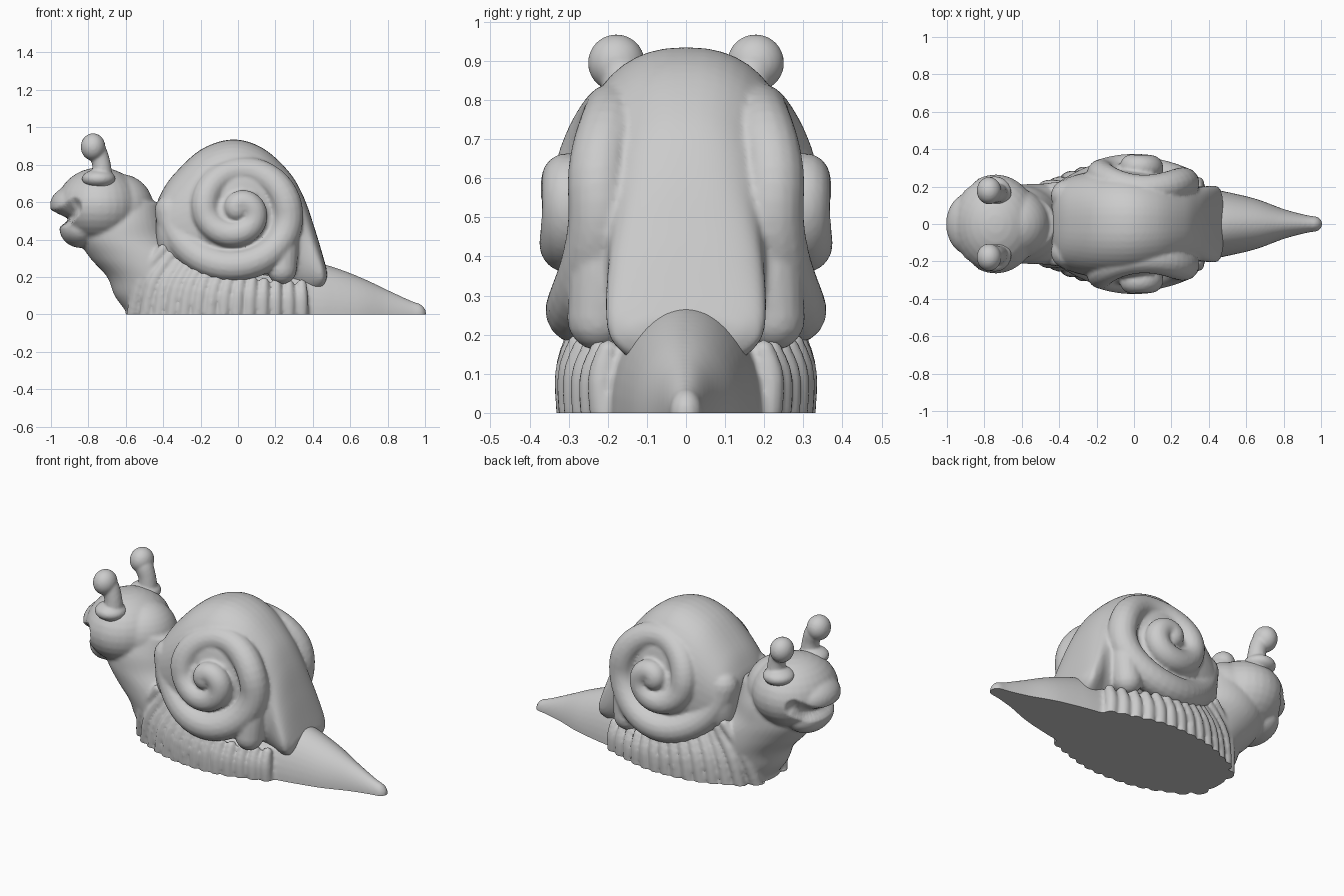
import bpy, bmesh
from math import sin, cos, pi, radians
from mathutils import Vector, Matrix

cube = bpy.data.objects.get("Cube")
if cube:
    bpy.data.objects.remove(cube)

clay = bpy.data.materials.new("clay_grey")
clay.use_nodes = True
GREY = (0.6, 0.6, 0.6, 1)
clay.diffuse_color = GREY
clay.node_tree.nodes["Principled BSDF"].inputs["Base Color"].default_value = GREY


def spline(rows, steps=6):
    """Smooth in-between rows through a list of tuples."""
    out = []
    for i in range(len(rows) - 1):
        a, b, c, d = (Vector(rows[min(max(i + k, 0), len(rows) - 1)]) for k in (-1, 0, 1, 2))
        for s in range(steps):
            t = s / steps
            out.append(b + (c - a) * t / 2 + (a * 2 - b * 5 + c * 4 - d) * t * t / 2
                       + (b * 3 - a - c * 3 + d) * t ** 3 / 2)
    return out + [Vector(rows[-1])]


def skin(bm, rings):
    loops = [[bm.verts.new(p) for p in ring] for ring in rings]
    n = len(loops[0])
    for a, b in zip(loops, loops[1:]):
        for i in range(n):
            j = (i + 1) % n
            bm.faces.new((a[i], a[j], b[j], b[i]))
    bm.faces.new(loops[0][::-1])
    bm.faces.new(loops[-1])


def oval(n=40, power=2.0):
    """Unit superellipse points."""
    for i in range(n):
        c, s = cos(2 * pi * i / n), sin(2 * pi * i / n)
        yield (abs(c) ** (2 / power) * (1 if c > 0 else -1),
               abs(s) ** (2 / power) * (1 if s > 0 else -1))


def ball(bm, centre, radii, detail=32):
    m = Matrix.Translation(centre) @ Matrix.Diagonal((*radii, 1))
    bmesh.ops.create_uvsphere(bm, u_segments=detail, v_segments=detail // 2, radius=1, matrix=m)


def tube(bm, path):
    """Sweep a circle without twist along rows of x, y, z, radius, with round ends."""
    pts = [Vector(p[:3]) for p in path]
    rings, q, last = [], None, None
    for i, p in enumerate(pts):
        d = (pts[min(i + 1, len(pts) - 1)] - pts[max(i - 1, 0)]).normalized()
        q = last.rotation_difference(d) @ q if last else d.to_track_quat('Z', 'Y')
        last = d
        rings.append([p + q @ Vector((u, v, 0)) * path[i][3] for u, v in oval(16)])
    skin(bm, rings)
    for row in (path[0], path[-1]):
        ball(bm, row[:3], [row[3]] * 3, 16)


def finish(bm, name, voxel, smooth, carve=None):
    """Fuse the parts into one sculpted skin and press it flat on the floor."""
    bmesh.ops.recalc_face_normals(bm, faces=bm.faces)
    mesh = bpy.data.meshes.new(name)
    bm.to_mesh(mesh)
    bm.free()
    obj = bpy.data.objects.new(name, mesh)
    bpy.context.collection.objects.link(obj)
    fuse = obj.modifiers.new("Fuse", 'REMESH')
    fuse.mode, fuse.voxel_size = 'VOXEL', voxel
    soft = obj.modifiers.new("Soften", 'SMOOTH')
    soft.factor, soft.iterations = 0.5, smooth
    dg = bpy.context.evaluated_depsgraph_get()
    result = bpy.data.meshes.new_from_object(obj.evaluated_get(dg))
    obj.modifiers.clear()
    bm = bmesh.new()
    bm.from_mesh(result)
    if carve:
        carve(bm)
    for v in bm.verts:
        v.co.z = max(v.co.z, 0)
    sole = {f for f in bm.faces if all(v.co.z == 0 for v in f.verts)}
    for f in bm.faces:
        f.smooth = f not in sole
    for e in bm.edges:
        e.smooth = len({f in sole for f in e.link_faces}) == 1
    bm.to_mesh(result)
    bm.free()
    obj.data = result
    result.materials.clear()
    result.materials.append(clay)


# Foot and tail: x, height, half width
body = bmesh.new()
foot = [(-.6, .03, .04), (-.56, .14, .12), (-.45, .28, .20), (-.25, .30, .27), (0, .28, .29),
        (.2, .27, .25), (.35, .28, .20), (.48, .262, .175), (.65, .2, .135), (.8, .13, .08),
        (.92, .075, .048), (.98, .052, .038), (1.005, .02, .015)]
skin(body, [[(x, u * w, v * h) for u, v in oval()] for x, h, w in spline(foot)])

# Neck: z, front x, back x, half width
neck = [(-.1, -.55, -.2, .18), (0, -.59, -.2, .19), (.1, -.66, -.2, .20), (.2, -.70, -.2, .215),
        (.3, -.79, -.25, .215), (.4, -.85, -.36, .21), (.5, -.85, -.4, .20), (.6, -.8, -.42, .16)]
skin(body, [[((f + b) / 2 + u * (b - f) / 2, v * w, z) for u, v in oval()]
            for z, f, b, w in spline(neck)])

# Head, nape, snout and chin
ball(body, (-.74, 0, .58), (.23, .265, .205))
ball(body, (-.63, 0, .565), (.18, .19, .185))
ball(body, (-.87, 0, .585), (.135, .17, .105))
ball(body, (-.84, 0, .46), (.115, .17, .105))

# Wrinkles along the skirt, leaning back under the head
COUNT = 14
widths = spline(foot, 12)
for i in range(COUNT):
    t = i / (COUNT - 1)
    x = -.57 + .91 * t
    w = min(widths, key=lambda r: abs(r.x - x)).z
    lean, top = .17 * (1 - t) ** 2, .16 + .19 * (1 - t) ** 2
    high = max(w - .01, .2)
    for side in (-1, 1):
        tube(body, spline([(x, side * w, -.06, .036),
                           (x + lean * .3, side * ((w + high) / 2 + .015), top * .5, .036),
                           (x + lean, side * high, top, .028)], 4))


def smile(bm):
    """Press a curved mouth groove into the snout."""
    line = spline([(-.86, -.19, .575), (-.92, -.13, .53), (-.96, 0, .52),
                   (-.92, .13, .53), (-.86, .19, .575)])
    for v in bm.verts:
        if v.co.x < -.78 and .44 < v.co.z < .65:
            d = min((v.co - p).length for p in line)
            if d < .055:
                v.co += (Vector((-.74, 0, .53)) - v.co).normalized() * .05 * (1 - (d / .055) ** 2)


finish(body, "body", .011, 3, smile)

# Shell hoop: x, top, bottom, half width
shell = bmesh.new()
hoop = [(-.44, .56, .35, .12), (-.42, .63, .28, .2), (-.35, .74, .2, .25), (-.2, .88, .15, .285),
        (-.03, .935, .15, .29), (.13, .89, .15, .265), (.27, .765, .12, .22), (.35, .63, .1, .20),
        (.41, .46, .1, .205), (.455, .31, .13, .195), (.475, .24, .18, .14)]
skin(shell, [[(x, u * w, (t + b) / 2 + v * (t - b) / 2) for u, v in oval(48, 2.35)]
             for x, t, b, w in spline(hoop)])

# Side cheeks with the spiral whorl and the straight rear lip
ball(shell, (-.05, 0, .48), (.34, .33, .30))
for side in (-1, 1):
    whorl = []
    for i in range(91):
        t = i / 90
        a, r = radians(180 + 690 * t), .35 * (1 - t) + .008
        x, z = r * cos(a), .555 + .94 * r * sin(a)
        drop = (2.8 if z > .555 else .4) * (z - .555) ** 2
        whorl.append((x, side * (.31 - 1.25 * x * x - drop), z, .088 - .025 * t))
    tube(shell, whorl)
    tube(shell, spline([(.25, side * .2, .62, .05), (.245, side * .215, .40, .078),
                        (.235, side * .225, .24, .08)]))
finish(shell, "shell", .01, 4)

# Feelers with a low collar, a bent stalk and a round tip
for side, name in ((-1, "right_feeler"), (1, "left_feeler")):
    f = bmesh.new()
    y = side * .165
    ball(f, (-.745, y, .725), (.09, .09, .05))
    tube(f, spline([(-.725, y, .70, .06), (-.73, y, .80, .05), (-.75, y, .86, .053),
                    (-.775, side * .175, .89, .06)]))
    ball(f, (-.775, side * .178, .895), (.066, .073, .073))
    finish(f, name, .008, 3)
